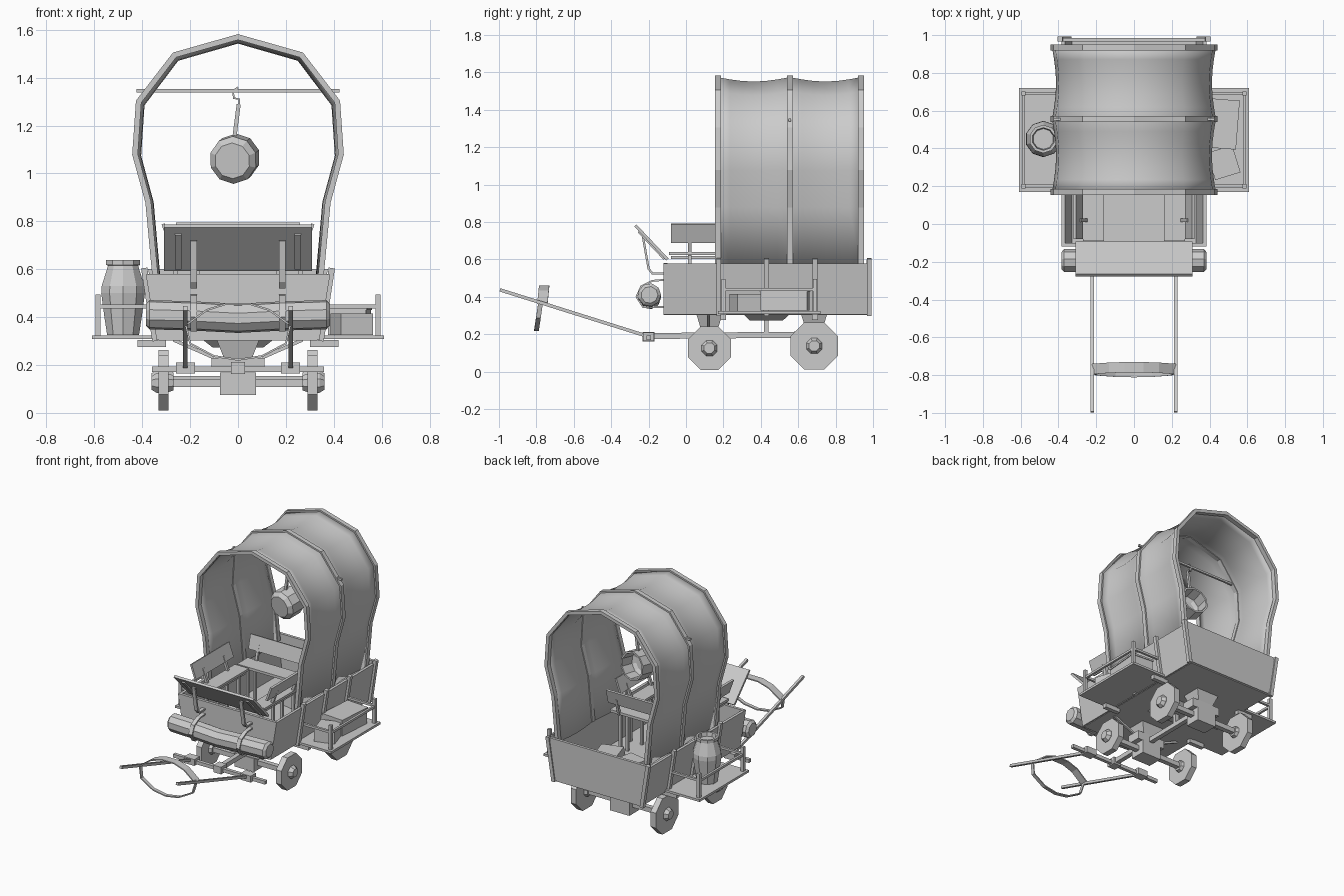
import bpy, bmesh, math
from mathutils import Vector, Matrix, Euler

if "Cube" in bpy.data.objects:
    bpy.data.objects.remove(bpy.data.objects["Cube"])


def mesh(name, verts, faces):
    me = bpy.data.meshes.new(name)
    me.from_pydata([tuple(v) for v in verts], [], faces)
    bm = bmesh.new()
    bm.from_mesh(me)
    bmesh.ops.recalc_face_normals(bm, faces=bm.faces)
    bm.to_mesh(me)
    bm.free()
    ob = bpy.data.objects.new(name, me)
    bpy.context.collection.objects.link(ob)
    return ob


def loft(name, rings, closed=True, thick=0):
    """Skin rows of points; closed rows are capped, open rows become sheets."""
    n = len(rings[0])
    faces = []
    for i in range(len(rings) - 1):
        for j in range(n if closed else n - 1):
            k = (j + 1) % n
            faces.append((i*n + j, i*n + k, (i + 1)*n + k, (i + 1)*n + j))
    if closed:
        faces += [tuple(range(n)), tuple(range((len(rings) - 1)*n, len(rings)*n))]
    ob = mesh(name, [p for r in rings for p in r], faces)
    if thick:
        m = ob.modifiers.new("thickness", 'SOLIDIFY')
        m.thickness, m.offset = thick, 0
    return ob


def box(name, c, s, rot=(0, 0, 0), taper=1.0):
    R, rings = Euler(rot).to_matrix(), []
    for z, t in ((-.5, taper), (.5, 1)):
        rings.append([Vector(c) + R @ Vector((x*s[0]*t, y*s[1]*t, z*s[2]))
                      for x, y in ((-.5, -.5), (.5, -.5), (.5, .5), (-.5, .5))])
    return loft(name, rings)


def beam(name, a, b, w=.02):
    a, b = Vector(a), Vector(b)
    return box(name, (a + b)/2, (w, w, (b - a).length),
               (b - a).to_track_quat('Z', 'Y').to_euler())


def lathe(name, prof, n, pos, axis=(0, 0, 1)):
    M = Matrix.Translation(pos) @ Vector(axis).to_track_quat('Z', 'Y').to_matrix().to_4x4()
    return loft(name, [[M @ Vector((r*math.cos((k + .5)*math.tau/n), r*math.sin((k + .5)*math.tau/n), h))
                        for k in range(n)] for r, h in prof])


# canopy hoops and sagging canvas
half = [(.345, .56), (.375, .88), (.43, 1.08), (.415, 1.30), (.265, 1.495), (0, 1.57)]
arch = [(-x, z) for x, z in half] + half[-2::-1]
def arch_row(y, s):
    return [(x*(1 - s), y, z - s*.7*max(0, z - .9)) for x, z in arch]
hoops = (.17, .555, .935)
for y in hoops:
    loft("canopy_hoop", [arch_row(y - .016, 0), arch_row(y + .016, 0)], False, .024)
rows = []
for a, b in zip(hoops, hoops[1:]):
    rows += [arch_row(a + (b - a)*i/6, .05*math.sin(math.pi*i/6)) for i in range(7 if b == hoops[-1] else 6)]
canvas = loft("canvas_cover", rows, False, .008)
bpy.context.view_layer.objects.active = canvas
canvas.select_set(True)
bpy.ops.object.shade_smooth_by_angle(angle=math.radians(50))

# wagon bed
box("bed_floor", (0, .43, .315), (.66, 1.1, .025))
def end_panel(name, y, top):
    loft(name, [[(-.325, yy, .31), (.325, yy, .31), (.375, yy, top), (-.375, yy, top)]
                for yy in (y - .01, y + .01)])
end_panel("front_panel", -.11, .58)
end_panel("tailgate", .975, .6)
for s in (-1, 1):
    loft("bed_side", [[(s*.325, y, .305), (s*.34, y, .305), (s*.385, y, .578), (s*.365, y, .578)]
                      for y in (-.12, .985)])
    for y in (.175, .43, .69, .98):
        beam("side_stake", (s*.345, y, .30), (s*.392, y, .605), .026)

    # side platform with rails
    box("side_platform", (s*.475, .445, .316), (.27, .55, .016))
    for y in (.2, .69):
        beam("platform_bracket", (s*.30, y, .29), (s*.42, y, .29), .03)
        beam("rail_post", (s*.585, y, .32), (s*.585, y, .495), .022)
        beam("end_rail", (s*.36, y, .445), (s*.59, y, .445), .016)
    beam("outer_rail", (s*.585, .19, .44), (s*.585, .70, .44), .016)

    # side bench
    box("side_seat", (s*.215, .13, .63), (.11, .44, .016))
    box("seat_frame", (s*.215, .13, .61), (.09, .42, .014))
    box("side_backrest", (s*.295, .13, .74), (.014, .42, .105), (0, s*.35, 0))
    for y in (.02, .25):
        beam("backrest_strut", (s*.25, y, .62), (s*.29, y, .73), .018)
        for x in (.17, .26):
            beam("bench_leg", (s*x, y, .32), (s*x, y, .62), .018)

    # dashboard brackets, battens and bedroll straps
    loft("dash_bracket", [[(s*.185 + d, y, z) for y, z in
         ((-.23, .72), (-.20, .55), (-.18, .525), (-.11, .525))] for d in (-.013, .013)], False, .012)
    box("dash_batten", (s*.25, -.185, .675), (.026, .012, .2), (.757, 0, 0))
    loft("roll_strap", [[(s*.185 + d, y, z) for y, z in
         ((-.12, .49), (-.18, .485), (-.24, .455), (-.265, .40), (-.23, .345), (-.12, .345))]
         for d in (-.014, .014)], False, .01)

    # shafts with clamps
    beam("shaft", (s*.22, -.995, .437), (s*.22, -.2, .187), .018)
    box("shaft_clamp", (s*.22, -.2, .187), (.08, .06, .045))

    # wheels
    for y, r in ((.125, .125), (.685, .137)):
        lathe("wheel", [(r, -.021), (r, .021)], 8, (s*.312, y, r*1.0), (1, 0, 0))
        lathe("wheel_hub", [(.034, .27), (.045, .30), (.045, .34), (.03, .362)], 8, (0, y, r), (s, 0, 0))

# dashboard and bench across the bed
box("dashboard", (0, -.185, .69), (.62, .016, .25), (.757, 0, 0))
box("cross_seat", (0, .42, .63), (.52, .12, .018))
box("cross_backrest", (0, .505, .745), (.52, .014, .1), (-.25, 0, 0))
for x in (-.19, .19):
    beam("cross_strut", (x, .475, .62), (x, .505, .74), .018)
    for y in (.38, .46):
        beam("cross_leg", (x, y, .32), (x, y, .63), .018)

# bedroll under the dashboard
roll = []
for x, r, z in ((-.385, .045, .41), (-.37, .062, .41), (-.19, .062, .405), (0, .062, .395),
                (.19, .062, .405), (.37, .062, .41), (.385, .045, .41)):
    roll.append([(x, -.195 + r*math.cos(k*math.tau/9), z + r*math.sin(k*math.tau/9)) for k in range(9)])
loft("bedroll", roll)

# barrel and crates on the platforms, sacks in the bed
lathe("barrel", [(.07, .325), (.082, .40), (.096, .50), (.094, .53), (.066, .615), (.075, .618),
                 (.075, .638), (.06, .638), (.055, .61)], 10, (-.48, .45, 0))
box("large_crate", (.465, .53, .378), (.16, .25, .105), (0, 0, -.08))
box("crate_lid", (.465, .53, .435), (.17, .26, .012), (0, 0, -.08))
box("small_crate", (.475, .325, .37), (.14, .15, .09), (0, 0, .3))
for x, y, a in ((.17, .62, .3), (-.02, .66, -.2)):
    box("sack", (x, y, .375), (.15, .17, .1), (0, 0, a), 1.15)

# hanging pot, open at the back
beam("pot_bar", (-.425, .555, 1.345), (.425, .555, 1.345), .014)
lathe("pot", [(.075, -.06), (.1, -.035), (.1, .06), (.088, .06), (.085, -.03), (.06, -.045)], 10,
      (-.015, .555, 1.06), (.15, 1, .12))
beam("pot_handle", (-.015, .555, 1.15), (.003, .555, 1.29), .017)
loft("pot_hook", [[(x, .555 + d, z) for x, z in ((.003, 1.28), (.006, 1.31), (-.018, 1.315),
     (-.02, 1.345), (0, 1.36))] for d in (-.008, .008)], False, .008)

# running gear
for y, r in ((.125, .125), (.685, .137)):
    beam("axle", (-.30, y, r), (.30, y, r), .034)
    box("axle_block", (0, y, .122), (.15, .11, .095))
    box("bolster", (0, y, .20), (.22, .1, .06))
    box("bolster_top", (0, y, .268), (.18, .14, .08), taper=.65)
box("under_tub", (0, .43, .29), (.3, .25, .035), taper=.7)
beam("reach_pole", (0, -.2, .19), (0, .7, .198), .032)
box("reach_post", (0, .43, .235), (.03, .024, .1))
beam("shaft_crossbar", (-.36, -.2, .182), (.36, -.2, .182), .024)
box("tongue_clamp", (0, -.2, .187), (.06, .065, .05))
for s in (-1, 1):
    beam("brace_rod", (s*.27, .12, .305), (s*.1, .12, .23), .014)

# harness bands between the shafts
back_band = [(-.22, .365), (-.13, .43), (-.05, .455), (.05, .455), (.13, .43), (.22, .365)]
loft("back_band", [[(x, y + .1*(z - .365), z) for x, z in back_band] for y in (-.795, -.74)], False, .008)
belly_band = [(-.22, .375), (-.2, .29), (-.1, .237), (0, .222), (.1, .237), (.2, .29), (.22, .375)]
loft("belly_band", [[(x, y + .15*(z - .3), z) for x, z in belly_band] for y in (-.80, -.775)], False, .008)
